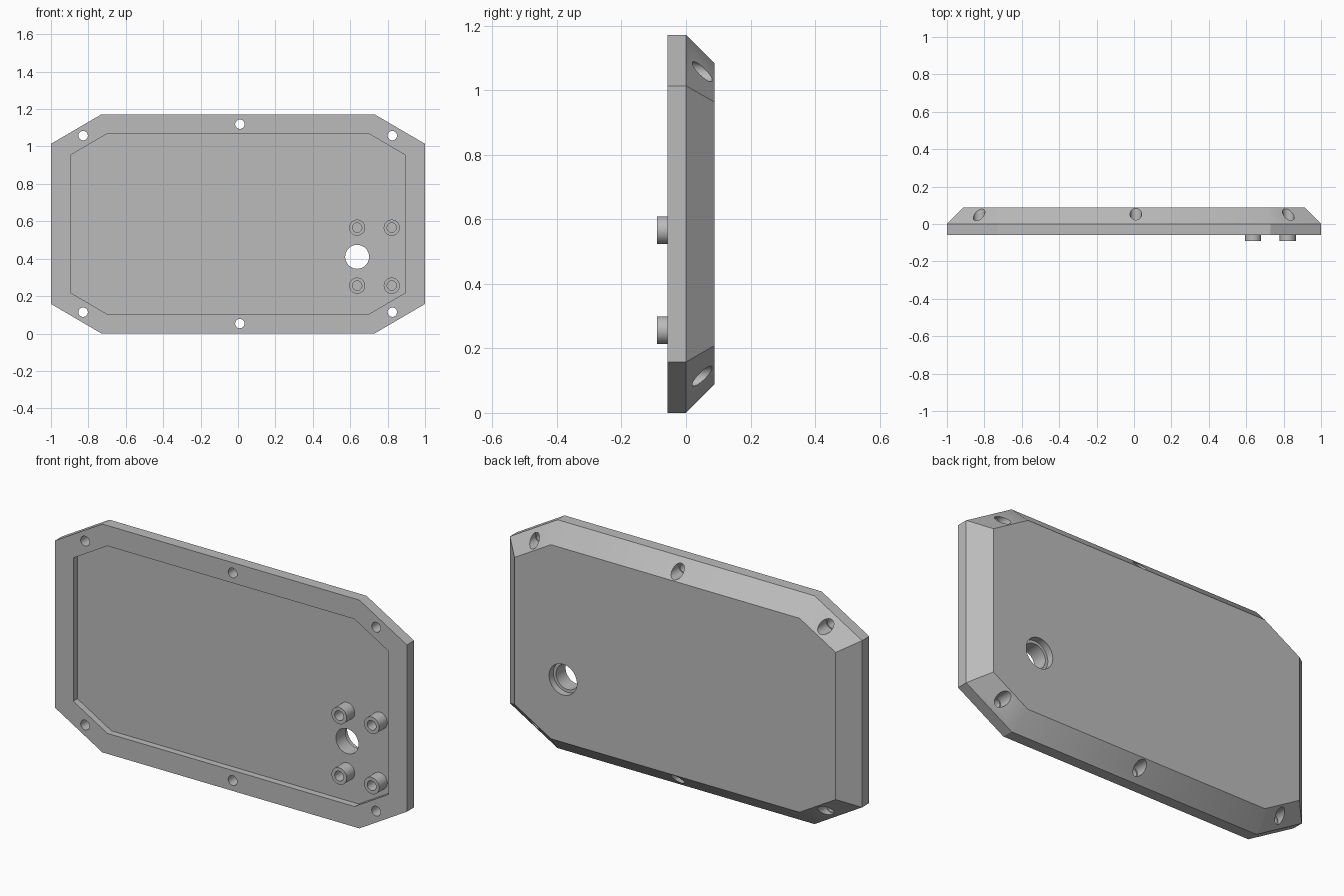
import bpy, bmesh, math
from mathutils import Matrix

cube = bpy.data.objects.get("Cube")
if cube:
    bpy.data.objects.remove(cube, do_unlink=True)

MID, HALF_H = 0.586, 0.586
FRONT, SHOULDER, BACK, FLOOR = -0.058, 0.0, 0.088, -0.024
CORNER_X, CORNER_Z = 0.73, 0.428

grey = bpy.data.materials.new("plain grey")
grey.use_nodes = True
grey.diffuse_color = (0.5, 0.5, 0.5, 1)
grey.node_tree.nodes["Principled BSDF"].inputs["Base Color"].default_value = (0.5, 0.5, 0.5, 1)


def octagon(inset):
    """Cut-corner outline moved inward evenly by inset."""
    dx, dz = 1 - CORNER_X, HALF_H - CORNER_Z
    angle = math.atan2(dz, dx)
    x = CORNER_X - inset * math.tan(angle / 2)
    z = CORNER_Z - inset * math.tan((math.pi / 2 - angle) / 2)
    w, h = 1 - inset, HALF_H - inset
    quarter = [(w, z), (x, h)]
    upper = quarter + [(-a, b) for a, b in reversed(quarter)]
    return upper + [(-a, -b) for a, b in upper]


def finish(name, bm):
    bmesh.ops.recalc_face_normals(bm, faces=bm.faces)
    mesh = bpy.data.meshes.new(name)
    bm.to_mesh(mesh)
    bm.free()
    mesh.materials.append(grey)
    ob = bpy.data.objects.new(name, mesh)
    bpy.context.collection.objects.link(ob)
    return ob


def loft(name, sections):
    """Skin a stack of (y, inset) outlines and cap both ends."""
    bm = bmesh.new()
    rings = [[bm.verts.new((x, y, MID + z)) for x, z in octagon(inset)] for y, inset in sections]
    for a, b in zip(rings, rings[1:]):
        for i in range(len(a)):
            j = (i + 1) % len(a)
            bm.faces.new((a[i], a[j], b[j], b[i]))
    bm.faces.new(rings[0])
    bm.faces.new(rings[-1])
    return finish(name, bm)


def add_cylinder(bm, x, z, radius, y0, y1):
    place = Matrix.Translation((x, (y0 + y1) / 2, z)) @ Matrix.Rotation(math.pi / 2, 4, 'X')
    bmesh.ops.create_cone(bm, cap_ends=True, segments=40, radius1=radius,
                          radius2=radius, depth=y1 - y0, matrix=place)


def cylinders(name, spots, radius, y0, y1):
    bm = bmesh.new()
    for x, z in spots:
        add_cylinder(bm, x, z, radius, y0, y1)
    return finish(name, bm)


def cut(target, cutter):
    cutter.hide_render = True
    mod = target.modifiers.new(cutter.name, 'BOOLEAN')
    mod.operation = 'DIFFERENCE'
    mod.solver = 'EXACT'
    mod.object = cutter
    bpy.context.view_layer.objects.active = target
    bpy.ops.object.modifier_apply(modifier=mod.name)
    bpy.data.objects.remove(cutter, do_unlink=True)


def smooth(ob):
    bpy.ops.object.select_all(action='DESELECT')
    ob.select_set(True)
    bpy.context.view_layer.objects.active = ob
    bpy.ops.object.shade_smooth_by_angle(angle=math.radians(25))


# Cover plate with bevelled back and a shallow front recess
plate = loft("cover_plate", [(FRONT, 0), (SHOULDER, 0), (BACK, BACK - SHOULDER)])
cut(plate, loft("recess_cutter", [(FRONT - 0.1, 0.105), (FLOOR, 0.105)]))

# Screw holes round the rim, wider at the back
screws = [(x, MID + s * 0.472) for x in (-0.828, 0.825) for s in (-1, 1)]
screws += [(0.01, MID + s * 0.533) for s in (-1, 1)]
cut(plate, cylinders("screw_hole_cutter", screws, 0.025, -0.2, 0.2))
cut(plate, cylinders("screw_head_cutter", screws, 0.031, 0.0, 0.2))

# Round port with a wider seat at the back
port = [(0.637, 0.41)]
cut(plate, cylinders("port_cutter", port, 0.064, -0.2, 0.2))
cut(plate, cylinders("port_seat_cutter", port, 0.079, BACK - 0.035, 0.2))
smooth(plate)

# Four hollow mounting posts in the recess
for row, z in (("lower", 0.256), ("upper", 0.566)):
    for side, x in (("inner", 0.637), ("outer", 0.822)):
        post = cylinders(f"{row}_{side}_post", [(x, z)], 0.043, -0.09, FLOOR + 0.004)
        cut(post, cylinders("bore_cutter", [(x, z)], 0.025, -0.2, FLOOR - 0.002))
        smooth(post)
